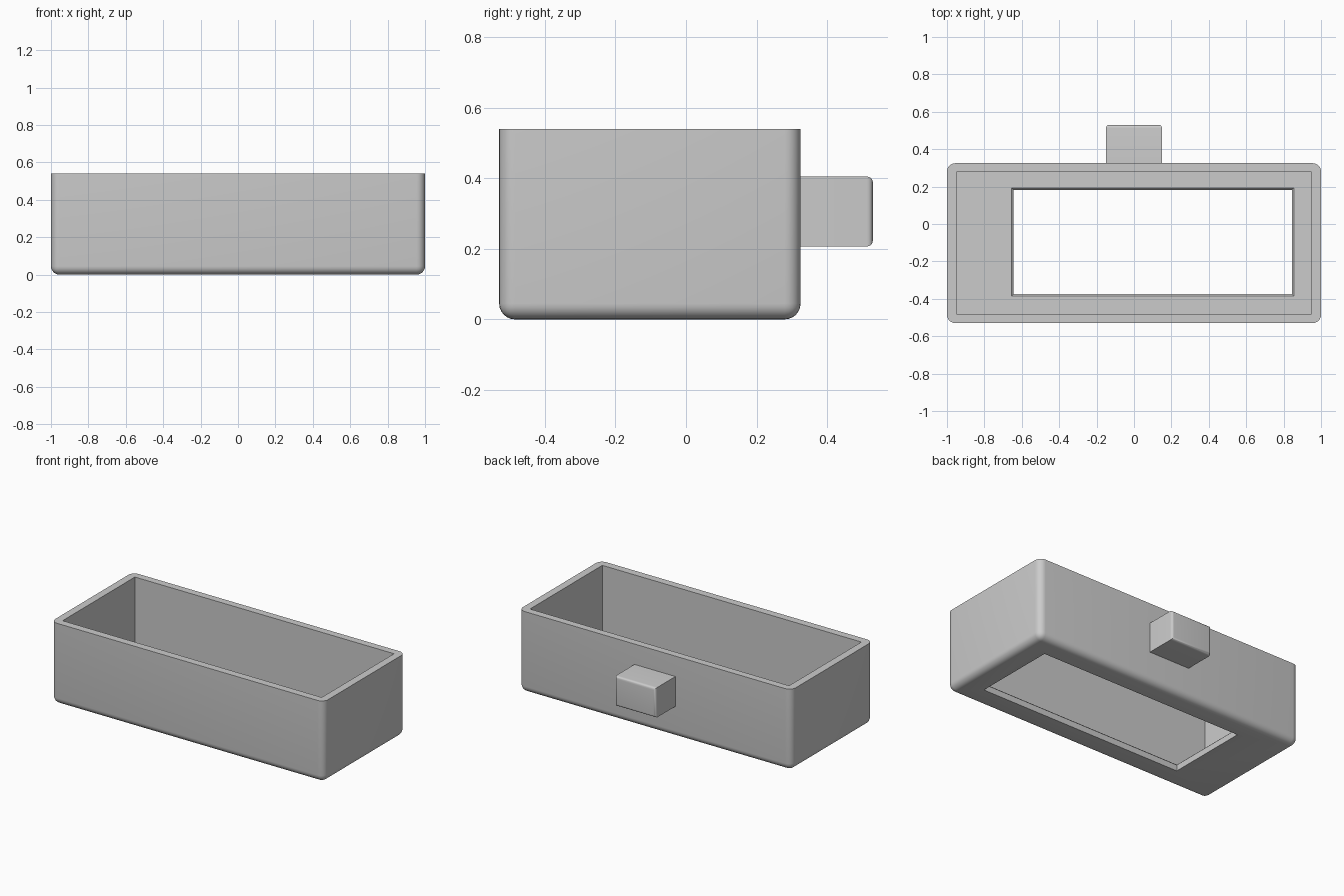
import bpy, bmesh
from mathutils import Vector

default = bpy.data.objects.get("Cube")
if default:
    bpy.data.objects.remove(default, do_unlink=True)

grey = bpy.data.materials.new("light_grey")
grey.use_nodes = True
colour = (0.6, 0.6, 0.6, 1)
grey.diffuse_color = colour
grey.node_tree.nodes["Principled BSDF"].inputs["Base Color"].default_value = colour


def block(name, low, high, radius=0, rounded=None, flare=0):
    """Box between two corners; rounds chosen edges or flares the top outward."""
    low, high = Vector(low), Vector(high)
    bm = bmesh.new()
    bmesh.ops.create_cube(bm, size=1)
    for v in bm.verts:
        v.co = (low + high) / 2 + v.co * (high - low)
    if radius:
        edges = [e for e in bm.edges if rounded(*(v.co for v in e.verts))]
        bmesh.ops.bevel(bm, geom=edges, offset=radius, segments=6,
                        profile=0.5, affect='EDGES', clamp_overlap=True)
    if flare:
        top = max(bm.faces, key=lambda f: f.calc_center_median().z)
        centre = top.calc_center_median()
        new = bmesh.ops.extrude_face_region(bm, geom=[top])["geom"]
        bmesh.ops.delete(bm, geom=[top], context='FACES_ONLY')
        for v in new:
            if isinstance(v, bmesh.types.BMVert):
                v.co.x += flare if v.co.x > centre.x else -flare
                v.co.y += flare if v.co.y > centre.y else -flare
                v.co.z += flare
    bmesh.ops.recalc_face_normals(bm, faces=bm.faces)
    mesh = bpy.data.meshes.new(name)
    bm.to_mesh(mesh)
    bm.free()
    mesh.materials.append(grey)
    obj = bpy.data.objects.new(name, mesh)
    bpy.context.collection.objects.link(obj)
    return obj


def activate(obj):
    bpy.ops.object.select_all(action='DESELECT')
    obj.select_set(True)
    bpy.context.view_layer.objects.active = obj


def cut(obj, cutter):
    cutter.hide_render = True
    mod = obj.modifiers.new("cut", 'BOOLEAN')
    mod.operation, mod.solver, mod.object = 'DIFFERENCE', 'EXACT', cutter
    activate(obj)
    bpy.ops.object.modifier_apply(modifier=mod.name)
    bpy.data.objects.remove(cutter, do_unlink=True)


# Tray: every outer edge rounded except the flat top rim
height, back = 0.54, 0.325
tray = block("tray", (-1, -0.53, 0), (1, back, height), 0.045,
             lambda a, b: min(a.z, b.z) < 0.01)
cut(tray, block("cavity", (-0.95, -0.48, 0.05), (0.95, 0.277, 0.8)))

# Off-centre floor opening with a small chamfer on its upper edge
cut(tray, block("opening", (-0.645, -0.375, -0.1), (0.845, 0.183, 0.04), flare=0.03))

# Rear lug with a rounded outer end
lug = block("rear_lug", (-0.15, 0.3, 0.207), (0.15, 0.53, 0.405), 0.017,
            lambda a, b: min(a.y, b.y) > 0.5)

for obj in (tray, lug):
    activate(obj)
    bpy.ops.object.shade_smooth_by_angle(angle=0.6)
